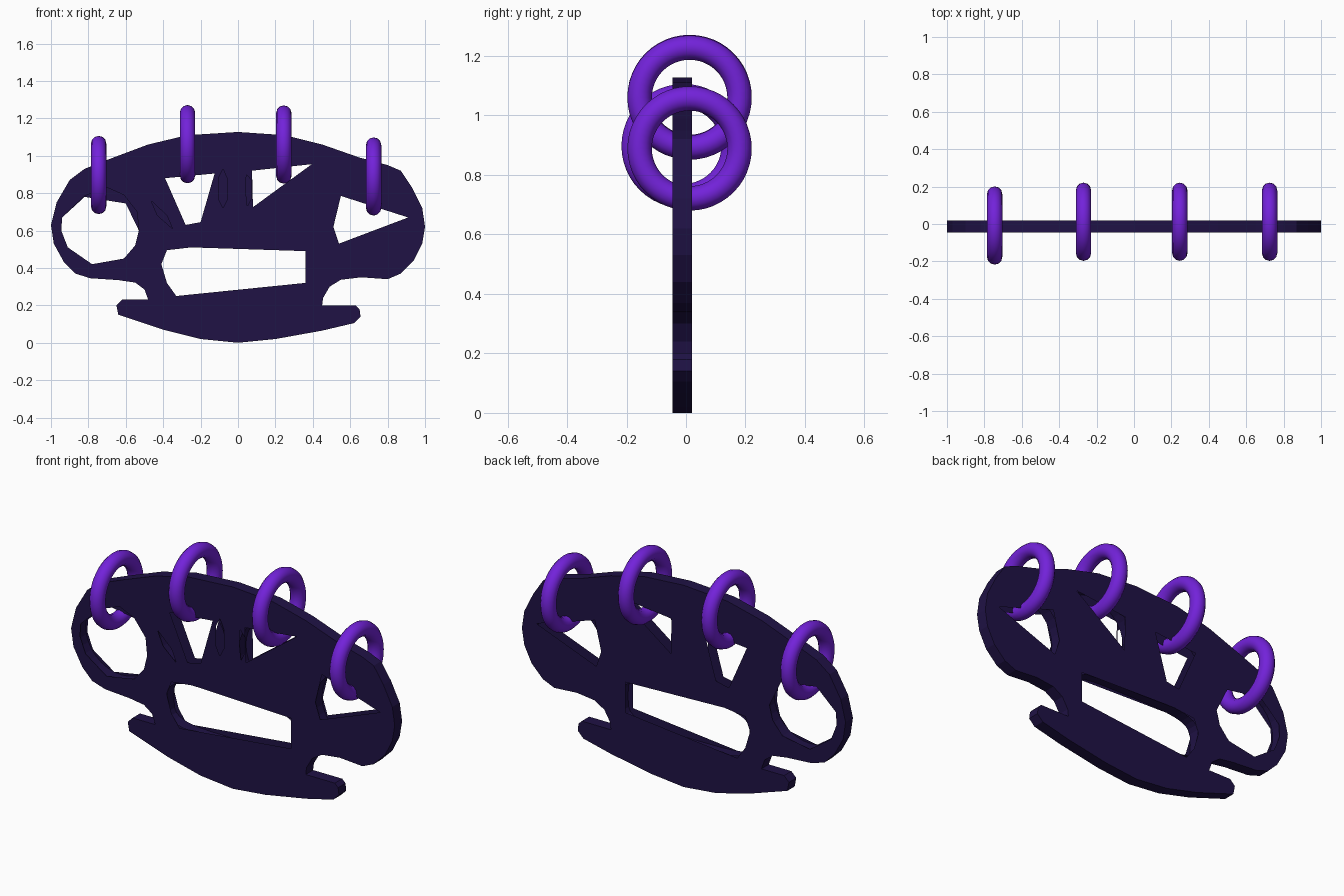
import bpy, bmesh
from math import cos, sin, tau, pi

if "Cube" in bpy.data.objects:
    bpy.data.objects.remove(bpy.data.objects["Cube"])

Y_FRONT, Y_BACK = -0.045, 0.02


def material(name, rgb):
    m = bpy.data.materials.new(name)
    m.diffuse_color = (*rgb, 1)
    m.use_nodes = True
    m.node_tree.nodes["Principled BSDF"].inputs["Base Color"].default_value = m.diffuse_color
    return m


def oval(cx, cz, rx, rz, power=2.0, n=32):
    # counter-clockwise superellipse
    def p(v):
        return abs(v) ** (2 / power) * (1 if v >= 0 else -1)
    return [(cx + rx * p(cos(tau * i / n)), cz + rz * p(sin(tau * i / n))) for i in range(n)]


def cap(bm, loops, y, sign):
    # flat face with holes
    edges = []
    for loop in loops:
        vs = [bm.verts.new((x, y, z)) for x, z in loop]
        edges += [bm.edges.new((vs[i - 1], vs[i])) for i in range(len(vs))]
    res = bmesh.ops.triangle_fill(bm, edges=edges, use_beauty=True, use_dissolve=False)
    for f in res["geom"]:
        if isinstance(f, bmesh.types.BMFace):
            f.normal_update()
            if f.normal.y * sign < 0:
                f.normal_flip()


def wall(bm, loop):
    # band joining front to back
    f = [bm.verts.new((x, Y_FRONT, z)) for x, z in loop]
    b = [bm.verts.new((x, Y_BACK, z)) for x, z in loop]
    for i in range(len(loop)):
        bm.faces.new((f[i - 1], b[i - 1], b[i], f[i]))


# silhouette of the plate, counter-clockwise from the top
outline = [(0, 1.127), (-.27, 1.11), (-.48, 1.06), (-.68, .985), (-.82, .93), (-.9, .87),
           (-.97, .75), (-1, .63), (-.985, .53), (-.93, .43), (-.87, .37), (-.79, .345),
           (-.64, .335), (-.55, .322), (-.5, .285), (-.48, .23), (-.62, .23), (-.65, .2),
           (-.64, .15), (-.4, .07), (-.2, .02), (0, 0), (.2, .02), (.45, .065), (.62, .105),
           (.655, .14), (.65, .18), (.63, .2), (.45, .2), (.455, .24), (.49, .3), (.55, .337),
           (.66, .35), (.8, .34), (.87, .37), (.94, .44), (.985, .53), (1, .62), (.985, .72),
           (.93, .83), (.87, .92), (.8, .95), (.65, .99), (.45, 1.06), (.25, 1.11)]

# faceted through-openings
finger_1_low = [(-.94, .67), (-.945, .6), (-.91, .51), (-.78, .42), (-.61, .45), (-.55, .52), (-.53, .6)]
finger_1_back = finger_1_low + [(-.6, .745), (-.82, .78)]
finger_1_front = finger_1_low + [(-.54, .7), (-.61, .79), (-.7, .83), (-.82, .785)]
shared = [
    [(-.39, .88), (-.28, .63), (-.2, .645), (-.125, .905)],
    [(.075, .92), (.08, .725), (.395, .955)],
    [(.55, .785), (.51, .62), (.54, .53), (.91, .67)],
    [(-.38, .495), (-.41, .42), (-.38, .32), (-.33, .25), (.36, .32), (.36, .49), (-.25, .51)],
]
# shallow slits open on the front only
slits = [
    [(-.08, .93), (-.105, .88), (-.105, .77), (-.08, .72), (-.055, .77), (-.055, .87)],
    [(-.465, .76), (-.43, .68), (-.35, .61), (-.38, .68)],
    [(.045, .9), (.04, .82), (.05, .73), (.07, .77), (.07, .87)],
]
# hidden rounded bores behind the openings
bores = [oval(-.735, .625, .22, .21), oval(-.26, .79, .215, .205), oval(.25, .79, .215, .21),
         oval(.725, .625, .22, .21), oval(-.01, .38, .4, .135, 4)]

bm = bmesh.new()
cap(bm, [outline, finger_1_front] + shared + slits, Y_FRONT, -1)
cap(bm, [outline, finger_1_back] + shared, Y_BACK, 1)
wall(bm, outline)
for bore in bores:
    wall(bm, bore[::-1])
bmesh.ops.remove_doubles(bm, verts=bm.verts[:], dist=1e-5)
me = bpy.data.meshes.new("grip_plate")
bm.to_mesh(me)
bm.free()
plate = bpy.data.objects.new("grip_plate", me)
bpy.context.collection.objects.link(plate)
me.materials.append(material("dark_violet", (.014, .006, .06)))

# rings threaded over the top edge
purple = material("purple", (.17, .016, .7))
rings = [(-.745, -.008, .897), (-.27, .012, 1.062), (.245, .012, 1.06), (.725, .012, .889)]
for i, loc in enumerate(rings, 1):
    bpy.ops.mesh.primitive_torus_add(location=loc, rotation=(0, pi / 2, 0), major_segments=48,
                                     minor_segments=12, major_radius=.168, minor_radius=.041)
    ring = bpy.context.object
    ring.name = f"ring_{i}"
    ring.data.materials.append(purple)
    bpy.ops.object.shade_smooth()
